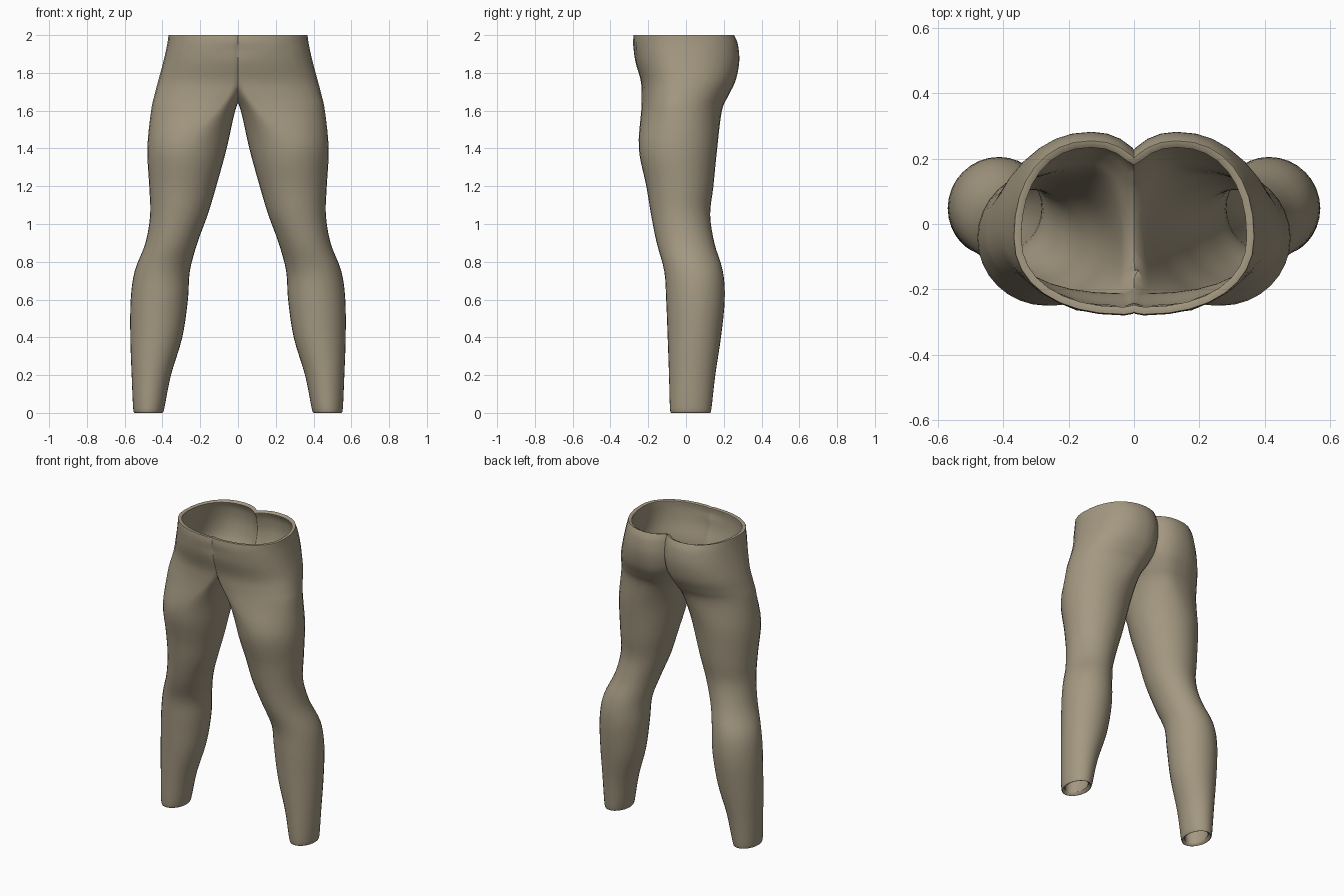
import bpy, bmesh, math
from mathutils import Vector

if "Cube" in bpy.data.objects:
    bpy.data.objects.remove(bpy.data.objects["Cube"], do_unlink=True)

SIDES = 32
STEPS = 4

# Leg sections from ankle to waist: height, inner x, outer x, front y, back y
SECTIONS = [
    (0, .40, .547, -.078, .128),
    (.025, .39, .555, -.085, .135),
    (.2, .355, .563, -.09, .155),
    (.4, .295, .57, -.097, .185),
    (.6, .265, .568, -.105, .205),
    (.75, .255, .547, -.115, .195),
    (.9, .215, .49, -.155, .15),
    (1.05, .16, .465, -.185, .128),
    (1.2, .115, .47, -.21, .145),
    (1.4, .06, .48, -.25, .165),
    (1.6, .015, .46, -.237, .19),
    (1.68, -.02, .443, -.235, .225),
    (1.76, -.06, .422, -.24, .263),
    (1.86, -.08, .395, -.268, .282),
    (1.95, -.08, .375, -.28, .275),
    (2, -.08, .368, -.277, .255),
]


def spline(a, b, c, d, t):
    """Smooth curve between b and c."""
    return b + .5 * t * (c - a + t * (2*a - 5*b + 4*c - d + t * (3*(b - c) + d - a)))


def smooth_sections(rows):
    padded = [rows[0]] + rows + [rows[-1]]
    result = []
    for i in range(len(rows) - 1):
        for s in range(STEPS):
            result.append([spline(*v, s / STEPS) for v in zip(*padded[i:i + 4])])
    return result + [rows[-1]]


def ring(z, inner, outer, front, back):
    """Section with separate centres for the front curve and the buttock curve."""
    blend = min(1, max(0, (z - 1.4) / .36))
    blend = blend * blend * (3 - 2 * blend)
    middle = (inner + outer) / 2
    centre_y = (front + back) / 2 - .03 * blend
    power = 2 / (2 + .2 * blend)
    points = []
    for i in range(SIDES):
        angle = math.tau * i / SIDES
        c, s = math.cos(angle), math.sin(angle)
        peak = .13 if s > 0 else .03
        centre_x = middle + (peak - middle) * blend
        reach_x = outer - centre_x if c > 0 else centre_x - inner
        reach_y = back - centre_y if s > 0 else centre_y - front
        x = centre_x + reach_x * math.copysign(abs(c) ** power, c)
        y = centre_y + reach_y * math.copysign(abs(s) ** power, s)
        # Gathered cloth under the waist edge at the front
        if s < 0:
            y += .006 * math.exp(-((z - 1.92) / .025) ** 2) * math.cos(50 * x) * -s
        points.append((x, y, z))
    return points


# Left half as one tube, cut on the centre plane
bm = bmesh.new()
rings = [[bm.verts.new(p) for p in ring(*row)] for row in smooth_sections(SECTIONS)]
for low, high in zip(rings, rings[1:]):
    for i in range(SIDES):
        j = (i + 1) % SIDES
        bm.faces.new((low[i], low[j], high[j], high[i]))
bmesh.ops.bisect_plane(bm, geom=bm.verts[:] + bm.edges[:] + bm.faces[:], dist=.0005,
                       plane_co=Vector(), plane_no=Vector((1, 0, 0)), clear_inner=True)
mesh = bpy.data.meshes.new("trousers")
bm.to_mesh(mesh)
bm.free()
trousers = bpy.data.objects.new("trousers", mesh)
bpy.context.collection.objects.link(trousers)

# Single cloth colour
cloth = bpy.data.materials.new("beige cloth")
cloth.use_nodes = True
colour = (.37, .315, .22, 1)
cloth.diffuse_color = colour
shader = cloth.node_tree.nodes["Principled BSDF"]
shader.inputs["Base Color"].default_value = colour
shader.inputs["Roughness"].default_value = .8
mesh.materials.append(cloth)

# Mirror to the other leg, then give the cloth thickness and soft rims
mirror = trousers.modifiers.new("other_leg", 'MIRROR')
mirror.use_clip = True
mirror.merge_threshold = .002
shell = trousers.modifiers.new("cloth_thickness", 'SOLIDIFY')
shell.thickness = .023
shell.offset = -1
hem = trousers.modifiers.new("soft_hems", 'BEVEL')
hem.width = .006
hem.segments = 2
hem.limit_method = 'ANGLE'
hem.angle_limit = math.radians(60)

bpy.ops.object.select_all(action='DESELECT')
trousers.select_set(True)
bpy.context.view_layer.objects.active = trousers
for name in [m.name for m in trousers.modifiers]:
    bpy.ops.object.modifier_apply(modifier=name)
bpy.ops.object.shade_smooth_by_angle(angle=math.radians(60))
